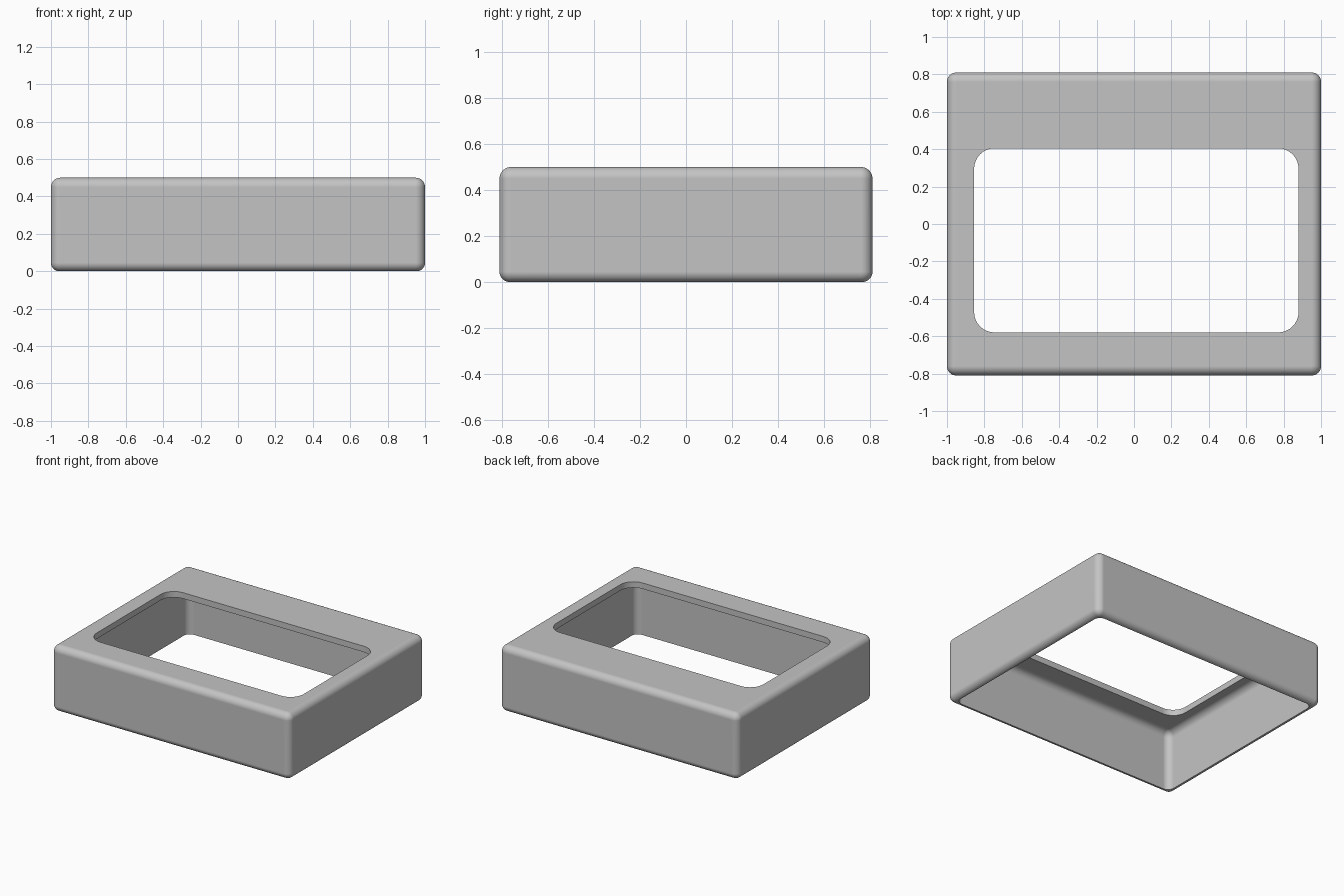
import bpy, bmesh, math

if "Cube" in bpy.data.objects:
    bpy.data.objects.remove(bpy.data.objects["Cube"])

W, D, H = 2.0, 1.62, 0.5      # outer size
T = 0.045                     # wall and top thickness
R = 0.05                      # outer edge and inner corner rounding
N = 8                         # segments per quarter round

grey = bpy.data.materials.new("light grey")
grey.diffuse_color = (0.55, 0.55, 0.55, 1)
grey.use_nodes = True
grey.node_tree.nodes["Principled BSDF"].inputs["Base Color"].default_value = grey.diffuse_color

bm = bmesh.new()


def ring(x0, x1, y0, y1, r, z):
    """One rounded rectangle of vertices."""
    r = max(r, 0.0)
    corners = [(x1 - r, y1 - r), (x0 + r, y1 - r), (x0 + r, y0 + r), (x1 - r, y0 + r)]
    verts = []
    for k, (cx, cy) in enumerate(corners):
        for i in range(N + 1):
            a = math.pi / 2 * (k + i / N)
            verts.append(bm.verts.new((cx + r * math.cos(a), cy + r * math.sin(a), z)))
    return verts


def inset_ring(d, r, z):
    return ring(-W / 2 + d, W / 2 - d, -D / 2 + d, D / 2 - d, r, z)


def window_ring(z):
    return ring(-0.855, 0.88, -0.58, 0.405, 0.11, z)


quarter = [math.pi / 2 * i / N for i in range(N + 1)]
rings = []

# Outer wall: rounded bottom lip, then rounded top edge
for a in quarter:
    d = T * (1 - math.sin(a))
    rings.append(inset_ring(d, R - d, T * (1 - math.cos(a))))
for a in quarter:
    d = R * (1 - math.cos(a))
    rings.append(inset_ring(d, R - d, H - R + R * math.sin(a)))

# Window cut through the top
rings += [window_ring(H), window_ring(H - T)]

# Hollow inside: rounded under the top, then straight down to the lip
for a in reversed(quarter):
    d = R * (1 - math.cos(a))
    rings.append(inset_ring(T + d, R - d, H - T - R + R * math.sin(a)))
rings.append(inset_ring(T, R, 0))

# Skin the rings into one closed loop
for k, lower in enumerate(rings):
    upper = rings[(k + 1) % len(rings)]
    n = len(lower)
    for i in range(n):
        j = (i + 1) % n
        bm.faces.new((lower[i], lower[j], upper[j], upper[i]))
bmesh.ops.remove_doubles(bm, verts=bm.verts[:], dist=0.0002)
bmesh.ops.dissolve_degenerate(bm, edges=bm.edges[:], dist=0.0001)
bmesh.ops.recalc_face_normals(bm, faces=bm.faces[:])

mesh = bpy.data.meshes.new("bezel_frame")
bm.to_mesh(mesh)
bm.free()
mesh.materials.append(grey)
frame = bpy.data.objects.new("bezel_frame", mesh)
bpy.context.collection.objects.link(frame)

# Smooth rounds with crisp window and lip edges
bpy.context.view_layer.objects.active = frame
frame.select_set(True)
bpy.ops.object.shade_smooth_by_angle(angle=math.radians(35))
weighted = frame.modifiers.new("flat_face_normals", 'WEIGHTED_NORMAL')
weighted.keep_sharp = True
